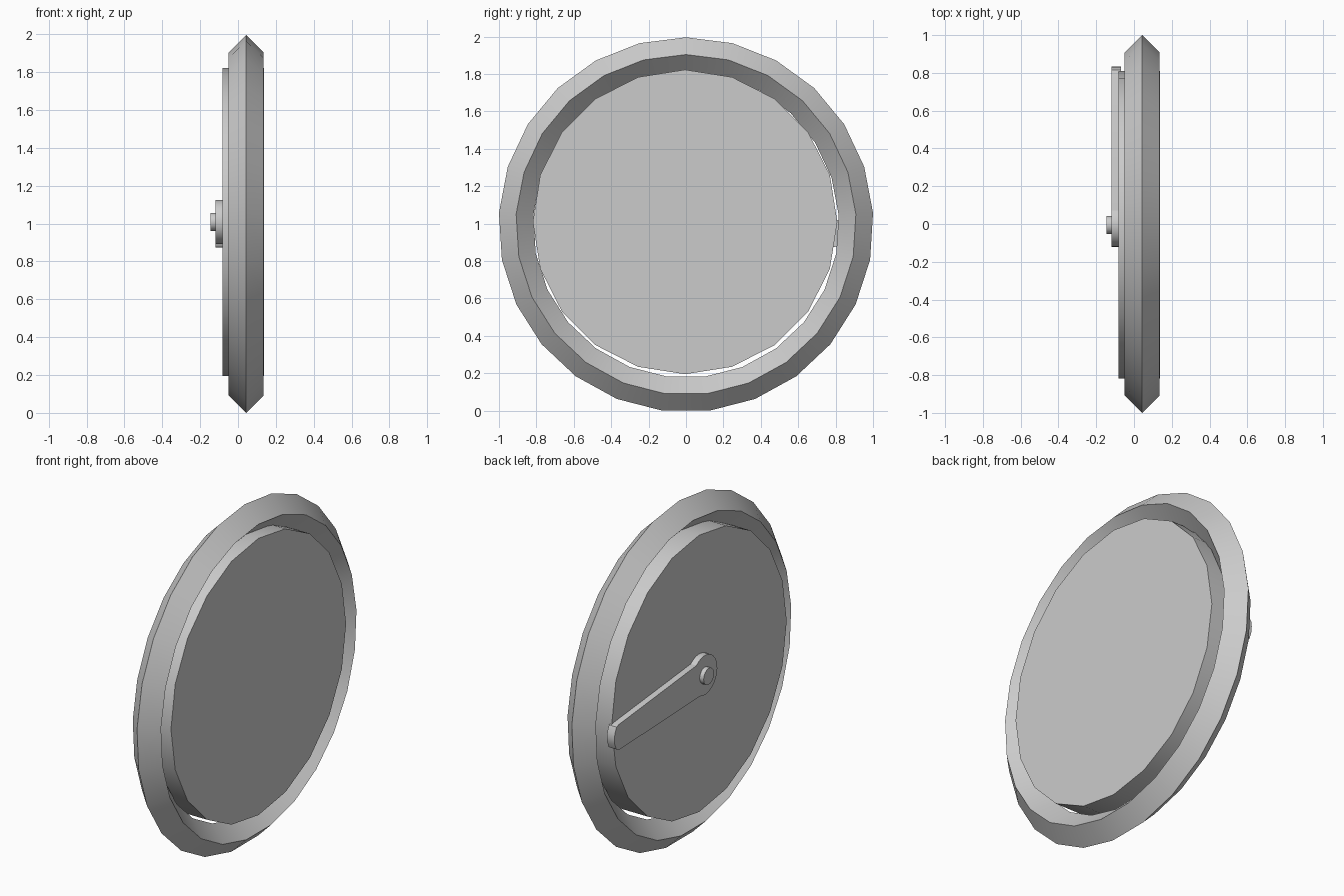
import bpy, bmesh
from math import radians, sin, cos, pi

if "Cube" in bpy.data.objects:
    bpy.data.objects.remove(bpy.data.objects["Cube"])


def smooth(obj):
    bpy.ops.object.select_all(action='DESELECT')
    obj.select_set(True)
    bpy.context.view_layer.objects.active = obj
    bpy.ops.object.shade_smooth_by_angle(angle=radians(30))


def prism(name, outline, x0, x1):
    """Extrude a closed (y, z) outline along x."""
    bm = bmesh.new()
    face = bm.faces.new([bm.verts.new((x0, y, z)) for y, z in outline])
    ext = bmesh.ops.extrude_face_region(bm, geom=[face])
    moved = [g for g in ext['geom'] if isinstance(g, bmesh.types.BMVert)]
    bmesh.ops.translate(bm, verts=moved, vec=(x1 - x0, 0, 0))
    bmesh.ops.recalc_face_normals(bm, faces=bm.faces)
    mesh = bpy.data.meshes.new(name)
    bm.to_mesh(mesh)
    bm.free()
    obj = bpy.data.objects.new(name, mesh)
    bpy.context.collection.objects.link(obj)
    smooth(obj)
    return obj


def arc(cy, cz, r, a0, a1, n):
    """n + 1 points of an arc, angles in degrees from +y towards +z."""
    steps = [radians(a0 + (a1 - a0) * i / n) for i in range(n + 1)]
    return [(cy + r * cos(a), cz + r * sin(a)) for a in steps]


CY, CZ = -0.005, 1.009  # shared axis of disc, hub and pin

# Rim: diamond-section ring with a vertex at the top
bpy.ops.mesh.primitive_torus_add(
    major_segments=25, minor_segments=4, major_radius=0.91, minor_radius=0.092,
    location=(0.043, 0, 0.994), rotation=(0, -pi / 2, 0))
rim = bpy.context.object
rim.name = rim.data.name = "rim"
smooth(rim)

# Disc: thick 20-sided plate filling the rim
prism("disc", arc(CY, CZ, 0.814, 0, 342, 19), -0.082, 0.137)

# Swing arm: round hub with a tapered arm and a slightly rounded tip
tip = [(0.80, -0.135), (0.822, -0.122), (0.838, -0.085), (0.84, -0.055),
       (0.836, -0.025), (0.82, 0.008), (0.80, 0.015)]
outline = arc(CY, CZ, 0.116, 48, 292, 20) + [(CY + y, CZ + z) for y, z in tip]
prism("swing_arm", outline, -0.119, -0.07)

# Pivot pin through the hub
prism("pivot_pin", arc(CY, CZ, 0.048, 0, 345, 23), -0.145, -0.10)
